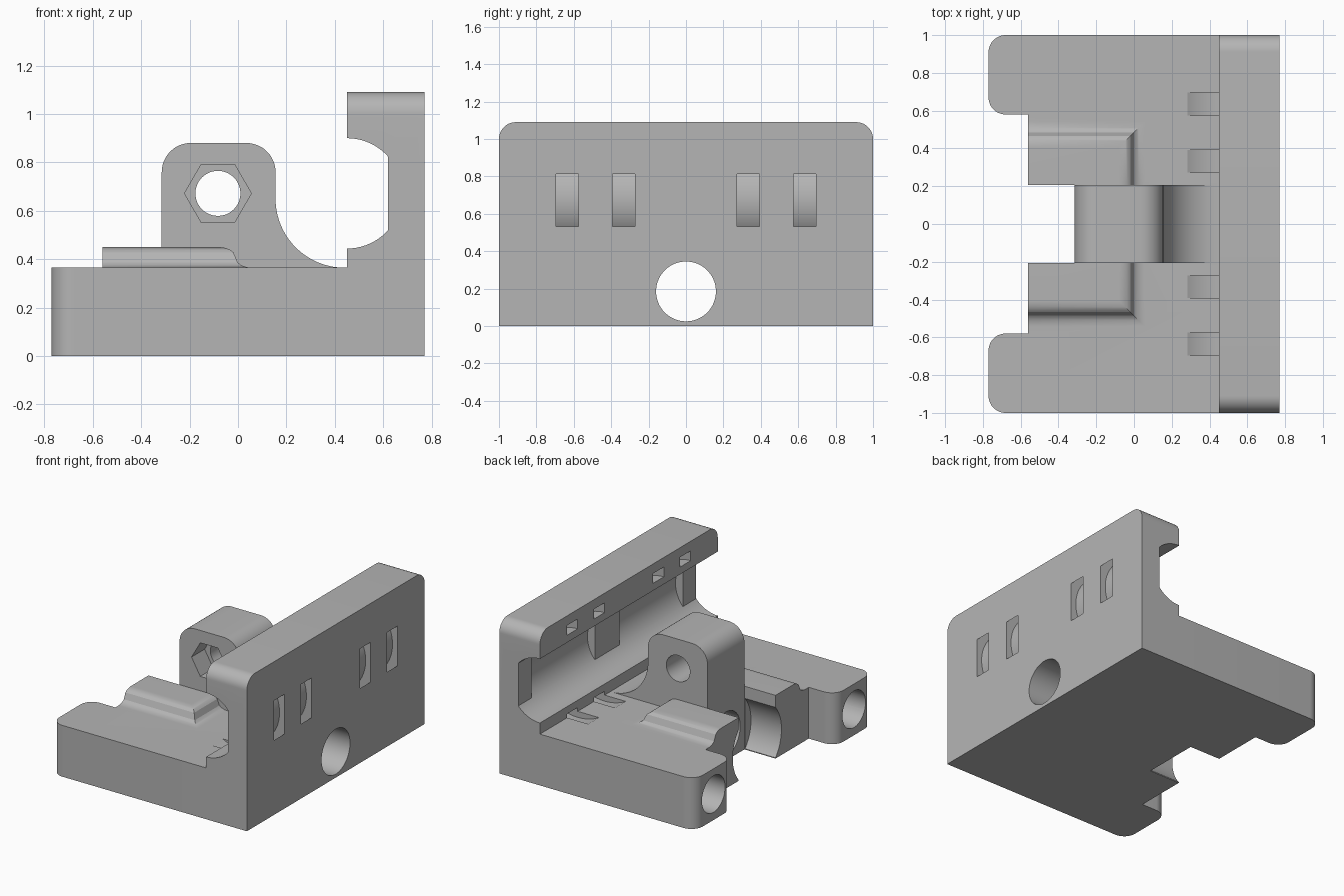
import bpy
import bmesh
from math import cos, sin, pi, radians
from mathutils import Vector

old = bpy.data.objects.get("Cube")
if old:
    bpy.data.objects.remove(old, do_unlink=True)

grey = bpy.data.materials.new("plain grey")
grey.use_nodes = True
COLOR = (0.46, 0.46, 0.46, 1)
grey.diffuse_color = COLOR
grey.node_tree.nodes["Principled BSDF"].inputs["Base Color"].default_value = COLOR


def arc(cx, cy, r, start, end, n=12):
    """Points on an arc, angles in degrees."""
    angles = [radians(start + (end - start) * i / n) for i in range(n + 1)]
    return [(cx + r * cos(a), cy + r * sin(a)) for a in angles]


def circle(cx, cy, r, n=64):
    return arc(cx, cy, r, 0, 360, n)[:-1]


def rect(a0, a1, b0, b1):
    return [(a0, b0), (a1, b0), (a1, b1), (a0, b1)]


def place(axis, t, a, b):
    return {"x": (t, a, b), "y": (a, t, b), "z": (a, b, t)}[axis]


def loft(name, rings):
    """Closed solid through rings of equal point count."""
    bm = bmesh.new()
    loops = [[bm.verts.new(p) for p in ring] for ring in rings]
    n = len(loops[0])
    for low, high in zip(loops, loops[1:]):
        for i in range(n):
            j = (i + 1) % n
            bm.faces.new((low[i], low[j], high[j], high[i]))
    bm.faces.new(loops[0])
    bm.faces.new(loops[-1])
    bmesh.ops.recalc_face_normals(bm, faces=bm.faces)
    mesh = bpy.data.meshes.new(name)
    bm.to_mesh(mesh)
    bm.free()
    mesh.materials.append(grey)
    ob = bpy.data.objects.new(name, mesh)
    bpy.context.collection.objects.link(ob)
    return ob


def prism(name, outline, axis, lo, hi):
    return loft(name, [[place(axis, t, a, b) for a, b in outline] for t in (lo, hi)])


def combine(body, tool, operation):
    bpy.context.view_layer.objects.active = body
    mod = body.modifiers.new(tool.name, "BOOLEAN")
    mod.operation = operation
    mod.solver = "EXACT"
    mod.object = tool
    bpy.ops.object.modifier_apply(modifier=mod.name)
    bpy.data.objects.remove(tool, do_unlink=True)


def add(tool):
    combine(body, tool, "UNION")


def cut(tool):
    combine(body, tool, "DIFFERENCE")


# Base plate with two rounded arms
R = 0.09
LEFT, RIGHT, STEP = -0.77, 0.77, -0.56
half = [(STEP, 0.58)] + arc(LEFT + R, 0.58 + R, R, 270, 180) + arc(LEFT + R, 1 - R, R, 180, 90)
outline = half + [(RIGHT, 1), (RIGHT, -1)] + [(x, -y) for x, y in reversed(half)]
body = prism("carriage_body", outline, "z", 0, 0.365)

# Back wall with rounded top corners and bearing groove
wall = [(-1, 0), (1, 0)] + arc(1 - R, 1.09 - R, R, 0, 90) + arc(R - 1, 1.09 - R, R, 90, 180)
add(prism("wall", wall, "x", 0.45, RIGHT))
GX, GZ = 0.45, 0.672
cut(prism("bearing_groove", circle(GX, GZ, 0.228, 72), "y", -1.2, 1.2))
for lo, hi in ((-1, -0.85), (-0.14, 0.14), (0.85, 1)):
    add(prism("bearing_stop", rect(0.62, 0.73, 0.48, 0.86), "y", lo, hi))

# Raised pad with S-shaped shoulders
S = 0.14
H = 0.0425
rings = []
for i in range(17):
    d = S * i / 16
    u = 2 * i / 16
    drop = H * (1 - (1 - u * u) ** 0.5) if u <= 1 else H * (1 + (1 - (2 - u) ** 2) ** 0.5)
    rings.append([place("z", 0.45 - drop, a, b)
                  for a, b in rect(STEP, -0.08 + d, -0.405 - d, 0.405 + d)])
rings.append([(x, y, 0.3) for x, y, z in rings[-1]])
add(loft("raised_pad", rings))

# Central gap between the arms and the recess around the bore
cut(prism("gap", rect(-1, -0.315, -0.207, 0.207), "z", -0.2, 1))
cut(prism("bore_recess", circle(0, 0.185, 0.274), "x", -0.7, -0.32))

# Upright lug with a sweeping fillet towards the wall
lug = ([(-0.315, 0.2)] + arc(-0.195, 0.76, 0.12, 180, 90) + arc(0.035, 0.76, 0.12, 90, 0)
       + arc(0.44, 0.65, 0.285, 180, 270, 20) + [(0.44, 0.2)])
add(prism("lug", lug, "y", -0.207, 0.207))
LX = -0.083
cut(prism("lug_hole", circle(LX, GZ, 0.093, 48), "y", -0.5, 0.5))
cut(prism("nut_pocket", circle(LX, GZ, 0.138, 6), "y", -0.5, -0.06))

# Long centre bore and the blind holes in the arms
cut(prism("centre_bore", circle(0, 0.185, 0.16), "x", -1, 1))
for side in (-1, 1):
    cut(prism("arm_hole", circle(side * 0.79, 0.185, 0.13), "x", -1, 0.45))

# Curved strap slots around the bearings
strap = arc(GX, GZ, 0.35, -125, 125, 56) + arc(GX, GZ, 0.28, 125, -125, 56)
for side in (-1, 1):
    for y in (0.333, 0.635):
        cut(prism("strap_slot", strap, "y", side * y - 0.06, side * y + 0.06))

# Smooth curves, sharp edges
bpy.ops.object.select_all(action="DESELECT")
body.select_set(True)
bpy.context.view_layer.objects.active = body
bpy.ops.object.shade_smooth_by_angle(angle=radians(25))
